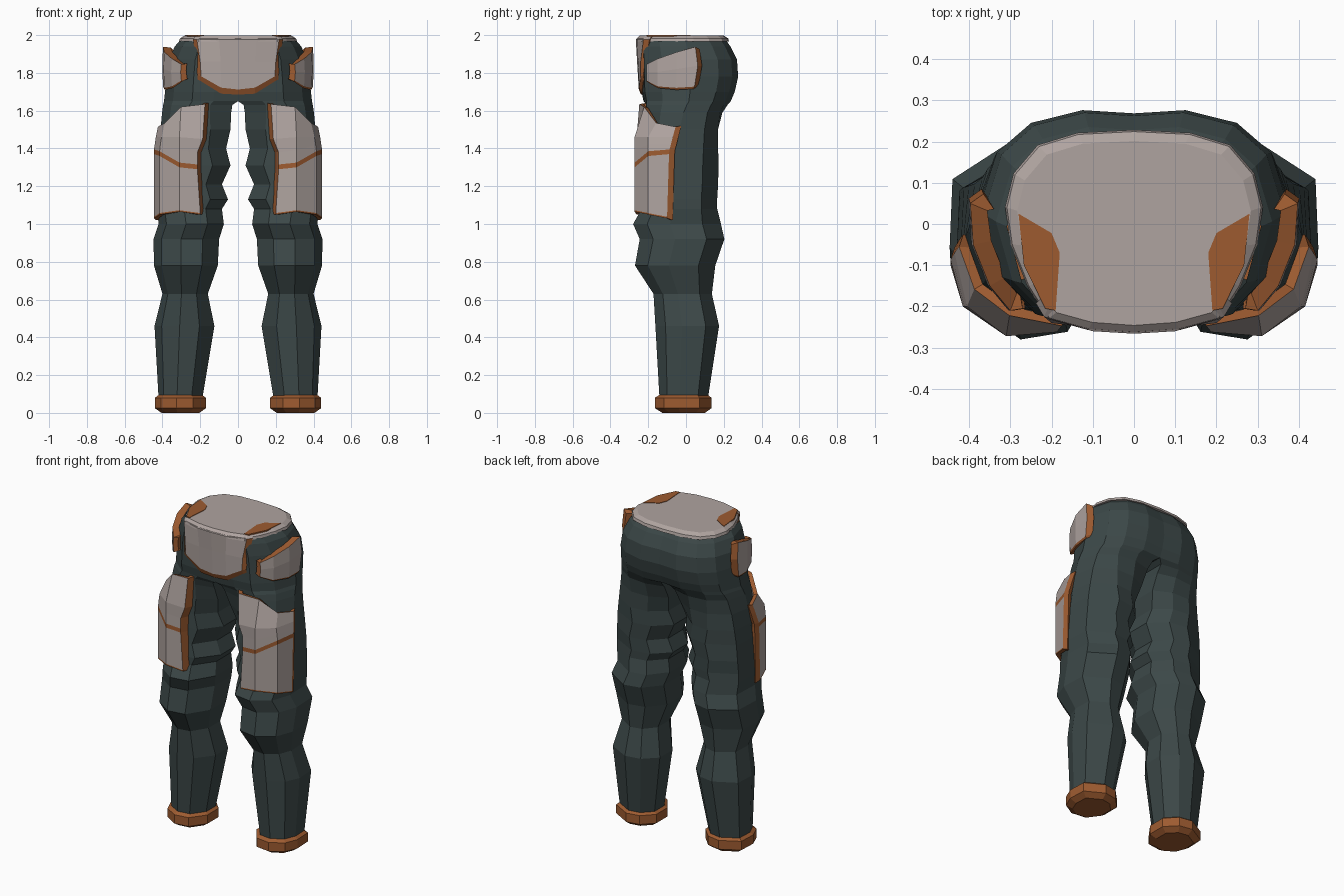
import bpy, bmesh


def material(name, rgb):
    m = bpy.data.materials.new(name)
    m.diffuse_color = (*rgb, 1)
    return m


TEAL = material("dark teal cloth", (0.045, 0.065, 0.065))
GREY = material("warm grey plate", (0.43, 0.37, 0.35))
RUST = material("rust trim", (0.34, 0.105, 0.03))


def make_object(name, bm, mats, mirror=True):
    me = bpy.data.meshes.new(name)
    bm.to_mesh(me)
    bm.free()
    ob = bpy.data.objects.new(name, me)
    bpy.context.collection.objects.link(ob)
    for m in mats:
        me.materials.append(m)
    if mirror:
        mod = ob.modifiers.new("mirror", "MIRROR")
        mod.use_clip = True
    return ob


def loft(name, rings, mats, mirror=True, cap=True):
    """Skin a list of equal-length point rings."""
    bm = bmesh.new()
    vs = [[bm.verts.new(p) for p in ring] for ring in rings]
    n = len(vs[0])
    for a, b in zip(vs, vs[1:]):
        for i in range(n):
            j = (i + 1) % n
            quad = (a[i], a[j], b[j], b[i])
            if any(abs(v.co.x) > 1e-5 for v in quad):   # nothing on the mirror plane
                bm.faces.new(quad)
    if cap:
        bm.faces.new(vs[0][::-1])
        bm.faces.new(vs[-1])
    bmesh.ops.recalc_face_normals(bm, faces=bm.faces[:])
    return make_object(name, bm, mats, mirror)


def plate(name, rows, trim, thickness):
    """Armour plate from rows of points; trim(r, c) picks the rust faces."""
    bm = bmesh.new()
    vs = [[bm.verts.new(p) for p in row] for row in rows]
    for r in range(len(rows) - 1):
        for c in range(len(rows[0]) - 1):
            f = bm.faces.new((vs[r][c], vs[r][c + 1], vs[r + 1][c + 1], vs[r + 1][c]))
            f.material_index = int(trim(r, c))
    ob = make_object(name, bm, [GREY, RUST])
    s = ob.modifiers.new("thickness", "SOLIDIFY")
    s.thickness, s.offset, s.material_offset_rim = thickness, -1, 1
    return ob


# Cross-sections: u runs inner to outer, v runs front to back
LEG = [(0, .72), (0, .35), (.25, .04), (.58, 0), (.88, .16), (1, .42),
       (.98, .79), (.56, 1), (.25, .95)]
HIP = [(0, .985), (0, 0), (.33, .012), (.62, .035), (.88, .22), (1, .52),
       (.88, .80), (.66, .94), (.33, 1)]


def blend(t):
    return [(a + t * (c - a), b + t * (d - b)) for (a, b), (c, d) in zip(LEG, HIP)]


def section(shape, z, xi, xo, yf, yb):
    return [(xi + u * (xo - xi), yf + v * (yb - yf), z) for u, v in shape]


# Trousers: one half lofted from ankle to waist, then mirrored
leg_rings = [
    (.07, .19, .42, -.14, .115), (.46, .125, .442, -.162, .175),
    (.63, .16, .40, -.172, .137), (.78, .107, .445, -.27, .155),
    (.92, .10, .447, -.245, .203), (1.0, .075, .42, -.28, .185),
    (1.08, .085, .43, -.235, .165), (1.13, .053, .43, -.235, .165),
    (1.21, .085, .425, -.23, .17), (1.31, .04, .42, -.225, .172)]
crotch_rings = [(.2, 1.40, .063, .415, -.222, .175), (.45, 1.50, .04, .41, -.22, .18),
                (.75, 1.59, .036, .402, -.22, .198), (.9, 1.63, .03, .396, -.222, .222)]
hip_rings = [
    (1.65, 0, .392, -.225, .237), (1.70, 0, .386, -.235, .258),
    (1.78, 0, .378, -.238, .276),
    (1.87, 0, .365, -.240, .27), (1.94, 0, .335, -.242, .235),
    (1.97, 0, .308, -.244, .214)]
loft("trousers", [section(LEG, *r) for r in leg_rings] +
     [section(blend(t), *r) for t, *r in crotch_rings] +
     [section(HIP, *r) for r in hip_rings], [TEAL], cap=False)

# Ankle cuffs
cuff_rings = [(0, .205, .405, -.125, .10), (.025, .17, .44, -.165, .135),
              (.08, .17, .44, -.165, .135), (.095, .19, .42, -.14, .115)]
loft("ankle_cuff", [section(LEG, *r) for r in cuff_rings], [RUST])

# Waist cap with a softened rim
half = [(0, -.262), (.11, -.254), (.205, -.228), (.255, -.15), (.295, -.05),
        (.308, .04), (.288, .12), (.23, .188), (.135, .217), (0, .224)]
outline = half + [(-x, y) for x, y in half[-2:0:-1]]
loft("waist_cap", [[(x * s, (y + .06) * s - .06, z) for x, y in outline]
                   for z, s in ((1.965, 1.015), (1.982, 1), (1.997, .92))],
     [GREY], mirror=False)

# Rust patches on the waist cap
patch = [(.28, .025), (.20, -.022), (.18, -.07), (.19, -.21), (.215, -.205), (.267, -.10)]
loft("waist_patch", [[(x, y, z) for x, y in patch] for z in (1.992, 2.0)], [RUST])

# Thigh plates: rust side borders, lower hem and a band across
plan = [(.155, -.215), (.175, -.262), (.31, -.272), (.415, -.20), (.445, -.075), (.435, -.045)]
heights = [(1.05, 1.05, 1.065, 1.05, 1.03, 1.02),
           (1.058, 1.058, 1.073, 1.058, 1.038, 1.028),
           (1.29, 1.29, 1.30, 1.36, 1.37, 1.37),
           (1.315, 1.315, 1.325, 1.385, 1.395, 1.395),
           (1.38, 1.38, 1.39, 1.42, 1.42, 1.42),
           (1.45, 1.45, 1.46, 1.46, 1.46, 1.46)]
shift_in = (.025, .025, .04, .04, .04, .012)      # inner edge notch
shift_out = (0, 0, 0, 0, -.004, -.01)             # taper of outer edge
slide = (-.025, -.025, -.015, -.012, -.005, .005)
thigh = []
for r, zs in enumerate(heights):
    row = []
    for c, ((x, y), z) in enumerate(zip(plan, zs)):
        x += shift_in[r] if c < 2 else shift_out[r] if c > 2 else 0
        row.append((x, y + (slide[r] if c > 3 else 0), z))
    thigh.append(row)
thigh.append([(.155, -.215, 1.64), (.175, -.247, 1.635), (.302, -.222, 1.62),
              (.387, -.158, 1.535), (.424, -.055, 1.515), (.414, -.025, 1.52)])
plate("thigh_plate", thigh, lambda r, c: r in (0, 2) or c in (0, 4), .025)

# Hip plates, bulging slightly at mid height and toward the back
hip_cols = [(.27, -.205, 1.77, 1.85), (.30, -.21, 1.755, 1.845), (.35, -.15, 1.72, 1.875),
            (.39, -.05, 1.71, 1.91), (.397, .05, 1.715, 1.938), (.365, .073, 1.73, 1.925)]
hip = [[(x + bulge, y + (back if c > 3 else 0), lo + t * (hi - lo))
        for c, (x, y, lo, hi) in enumerate(hip_cols)]
       for t, bulge, back in ((0, -.006, -.01), (.055, 0, -.005), (.55, .004, .012), (1, 0, 0))]
plate("hip_plate", hip, lambda r, c: r == 0 or c in (0, 4), .045)

# Front waist plate: rust along the side and lower edges, rounded over at the top
front = [[(0, -.238, 1.685), (.09, -.236, 1.69), (.195, -.226, 1.755), (.215, -.222, 1.765)],
         [(0, -.25, 1.712), (.09, -.248, 1.722), (.195, -.24, 1.782), (.215, -.226, 1.787)],
         [(0, -.259, 1.86), (.092, -.254, 1.86), (.2, -.24, 1.86), (.222, -.216, 1.86)],
         [(0, -.266, 1.978), (.1, -.26, 1.978), (.218, -.225, 1.978), (.238, -.192, 1.978)],
         [(0, -.24, 1.996), (.097, -.234, 1.996), (.208, -.203, 1.996), (.225, -.18, 1.996)]]
plate("front_waist_plate", front, lambda r, c: r == 0 or (c == 2 and r < 3), .02)
